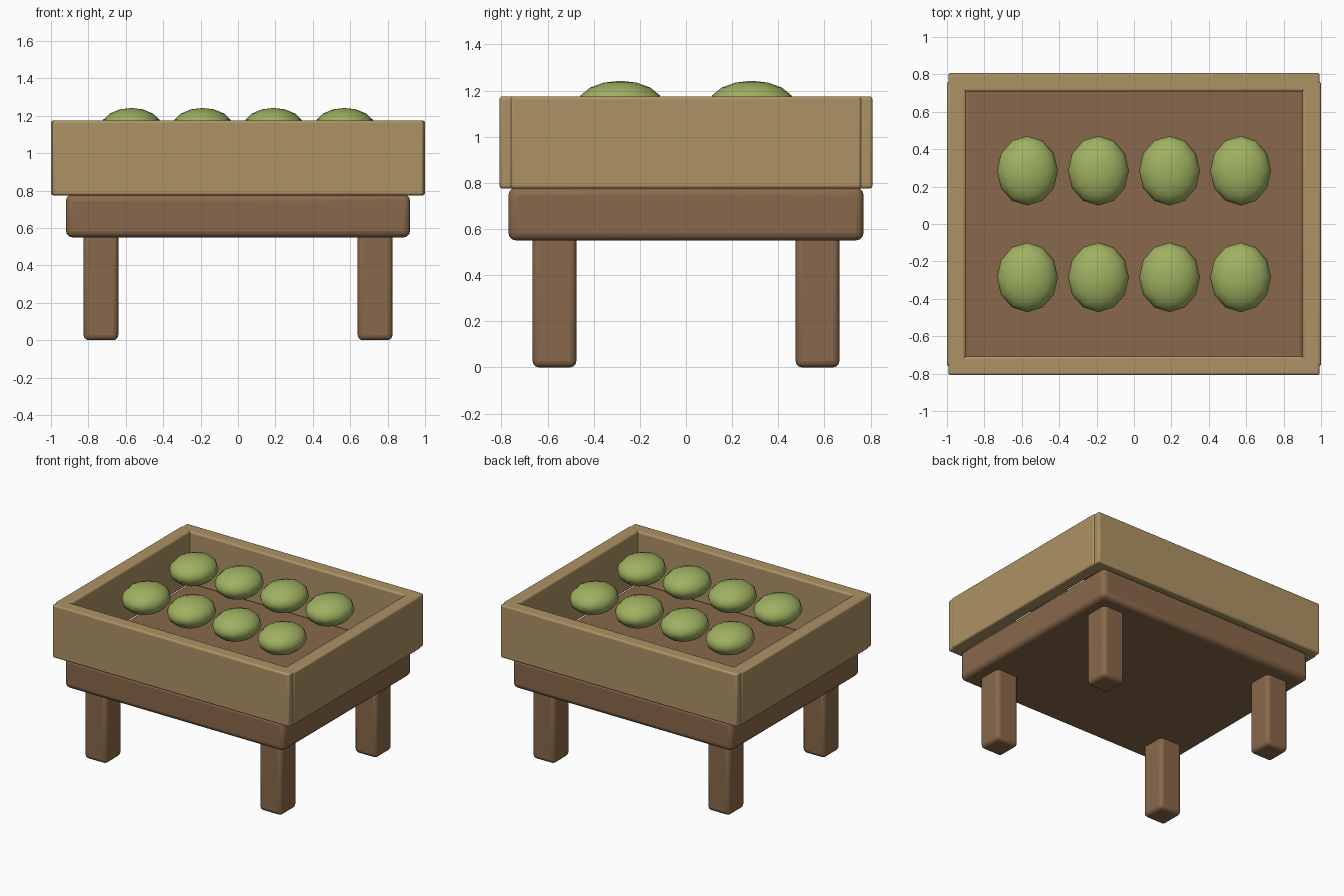
import bpy
import math

cube = bpy.data.objects.get("Cube")
if cube:
    bpy.data.objects.remove(cube, do_unlink=True)


def material(name, color):
    mat = bpy.data.materials.new(name)
    mat.use_nodes = True
    mat.diffuse_color = (*color, 1)
    bsdf = next(n for n in mat.node_tree.nodes if n.type == "BSDF_PRINCIPLED")
    bsdf.inputs["Base Color"].default_value = (*color, 1)
    return mat


TAN = material("light wood", (0.42, 0.29, 0.13))
BROWN = material("dark wood", (0.25, 0.14, 0.07))
GREEN = material("melon green", (0.35, 0.44, 0.12))


def finish(obj, name, mat):
    obj.name = name
    obj.data.materials.append(mat)
    bpy.ops.object.shade_smooth_by_angle(angle=math.radians(40))
    return obj


def beam(name, center, size, mat, bevel):
    """Rounded box made from its centre and full size."""
    bpy.ops.mesh.primitive_cube_add(size=1, location=center)
    obj = bpy.context.object
    obj.scale = size
    bpy.ops.object.transform_apply(location=False, rotation=False, scale=True)
    mod = obj.modifiers.new("rounded edges", "BEVEL")
    mod.width = bevel
    mod.segments = 3
    return finish(obj, name, mat)


# Table base
beam("table_base", (0, 0, 0.665), (1.84, 1.54, 0.23), BROWN, 0.035)

# Legs
for y, depth in ((-1, "front"), (1, "back")):
    for x, side in ((-1, "right"), (1, "left")):
        beam(f"{depth}_{side}_leg", (x * 0.733, y * 0.57, 0.29),
             (0.186, 0.19, 0.58), BROWN, 0.028)

# Tray walls
for s, depth, side in ((-1, "front", "right"), (1, "back", "left")):
    beam(f"{depth}_wall", (0, s * 0.758, 0.975), (1.985, 0.1, 0.4), TAN, 0.013)
    beam(f"{side}_wall", (s * 0.95, 0, 0.975), (0.1, 1.52, 0.4), TAN, 0.013)

# Two rows of melons
for row, y in enumerate((-0.285, 0.285)):
    for col in range(4):
        bpy.ops.mesh.primitive_uv_sphere_add(
            segments=12, ring_count=8, radius=1,
            location=(-0.57 + 0.38 * col, y, 1.14))
        melon = bpy.context.object
        melon.scale = (0.163, 0.186, 0.102)
        finish(melon, f"melon_{row + 1}_{col + 1}", GREEN)
